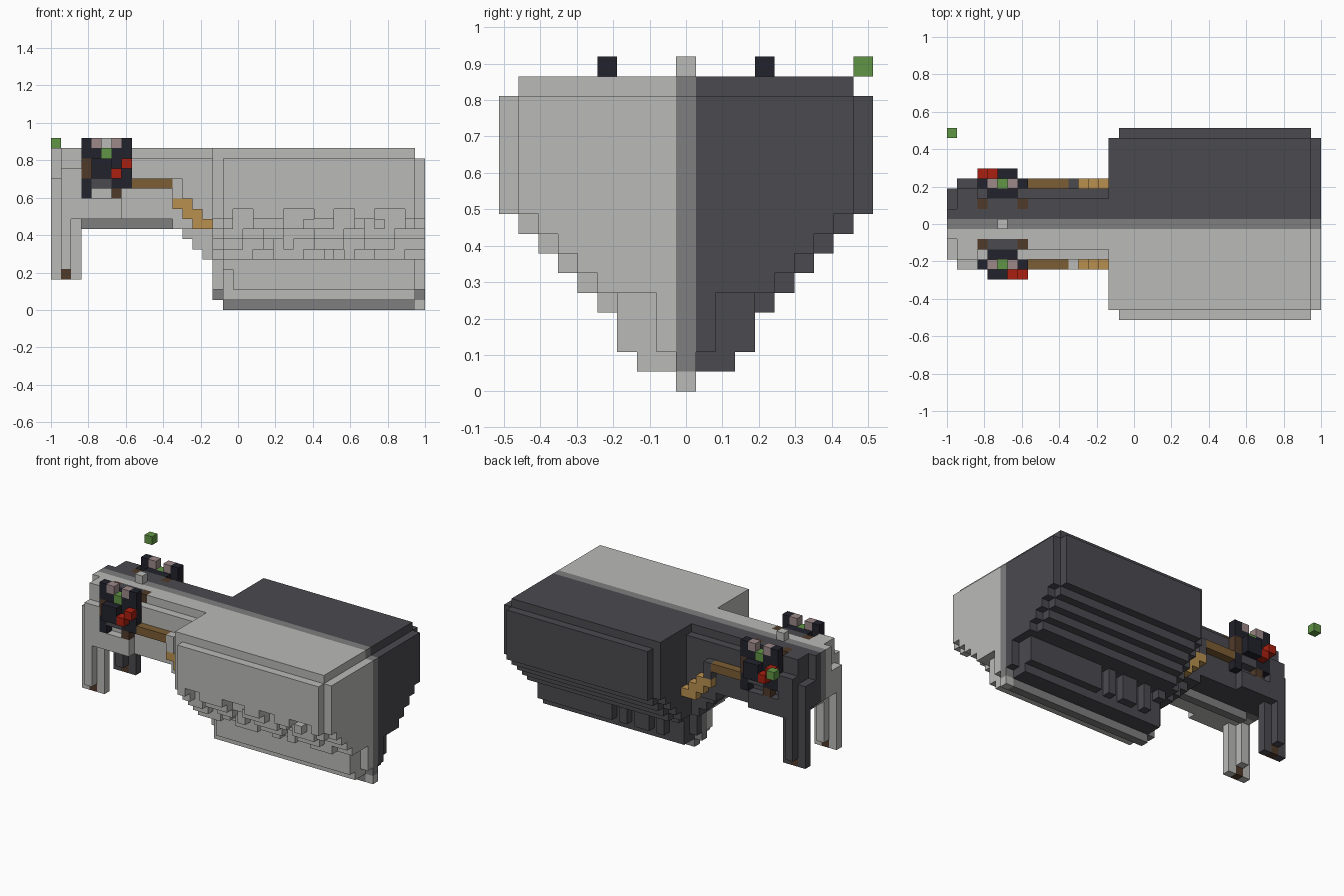
import bpy, bmesh, math
from mathutils import Vector

if "Cube" in bpy.data.objects:
    bpy.data.objects.remove(bpy.data.objects["Cube"], do_unlink=True)

NX, NY = 37, 19
V = 2 / NX            # block size
MID = 9               # centre row across y

COLOURS = {
    "light_grey": (0.49, 0.49, 0.475), "mid_grey": (0.21, 0.21, 0.21),
    "dark_grey": (0.07, 0.068, 0.078), "navy": (0.016, 0.016, 0.026),
    "green": (0.12, 0.30, 0.06), "red": (0.40, 0.014, 0.005),
    "tan": (0.48, 0.28, 0.08), "brown": (0.20, 0.11, 0.034),
    "dark_brown": (0.08, 0.042, 0.023), "pink": (0.34, 0.25, 0.25),
}
mats = {}
for name, rgb in COLOURS.items():
    m = bpy.data.materials.new(name)
    m.use_nodes = True
    m.diffuse_color = (*rgb, 1)
    m.node_tree.nodes["Principled BSDF"].inputs["Base Color"].default_value = (*rgb, 1)
    mats[name] = m

cells = {}            # block position -> (part, colour)


def side_colour(j):
    return "light_grey" if j < MID else "mid_grey" if j == MID else "dark_grey"


def fill(part, xs, ys, zs, colour=None):
    """Fill half-open block ranges; without a colour, use the side colour."""
    for i in range(*xs):
        for j in range(*ys):
            for k in range(*zs):
                cells[i, j, k] = (part, colour or side_colour(j))


def slab(part, xs, half, zs):
    """Slab symmetric across the centre row."""
    fill(part, xs, (MID - half, MID + half + 1), zs)


def both(part, xs, j, zs, colour=None):
    """Single row on each side."""
    for y in (j, NY - 1 - j):
        fill(part, xs, (y, y + 1), zs, colour)


# Body: stepped hull with inset end caps
for half, cap, zs in ((2, 0, (1, 2)), (3, 1, (2, 5)), (5, 4, (5, 6)), (6, 5, (6, 7)),
                      (7, 6, (7, 8)), (8, 7, (8, 9)), (9, 8, (9, 15))):
    slab("body", (17, 36), half, zs)
    slab("body", (16, 37), cap, zs)
slab("body", (16, 36), 8, (15, 16))
both("body", (18, 36), 6, (2, 4))
for j in (6, 12):
    for k in (2, 3):
        cells.pop((17, j, k), None)

# Keel
slab("keel", (17, 36), 0, (0, 1))
fill("keel", (36, 37), (MID, MID + 1), (0, 1), "light_grey")

# Notches in the light steps, slots in the dark lower side
for k, half in ((9, 9), (8, 8), (7, 7), (6, 6), (5, 5)):
    for i in range(18, 36):
        if (i + k // 2) % 5 in (2, 3) or (i - k) % 7 == 2:
            for d in range(2 if k == 9 else 1):
                cells.pop((i, MID - half + d, k), None)
for i in (18, 20, 23, 25):
    for k in (2, 3, 4):
        cells.pop((i, MID + 3, k), None)

# Neck with stairs down to the body
slab("neck", (3, 16), 3, (9, 15))
slab("neck", (1, 16), 2, (15, 16))
slab("neck", (3, 12), 0, (8, 9))
for step in range(4):
    slab("neck", (12 + step, 16), 3 if step == 0 else 2, (8 - step, 9 - step))
both("neck", (12, 13), 5, (11, 13))

# Head with cheeks and muzzle
slab("head", (1, 3), 3, (9, 16))
slab("head", (1, 3), 4, (9, 14))
slab("head", (3, 7), 4, (9, 11))
slab("head", (0, 1), 3, (10, 13))
slab("head", (0, 1), 1, (13, 16))

# Hanging prongs: plus-shaped columns with brown tips
for j in (6, 12):
    fill("prongs", (0, 3), (j, j + 1), (3, 10))
    fill("prongs", (1, 2), (j - 1, j + 2), (4, 10))
    fill("prong_tips", (1, 2), (j, j + 1), (3, 4), "dark_brown")

# Side bars and tan stairs
both("side_bar", (8, 12), 5, (12, 13), "brown")
for n in range(3):
    both("side_stairs", (12 + n, 14 + n), 5, (10 - n, 11 - n), "tan")

# Eye clusters, drawn as rows from top to bottom; the back one is turned around
KEY = {"N": "navy", "P": "pink", "G": "green", "R": "red", "B": "dark_brown", "D": "dark_grey"}
LAYERS = {
    4: (14, (".NN.R", ".NNR.")),
    5: (16, ("NP.PN", "NNGNN", "BNNNN", "BNNNN", "NDDNN", "N..B.")),
    6: (15, (".NNN.",)),
    7: (15, ("BDDDB",)),
}
for j, (top, rows) in LAYERS.items():
    for r, row in enumerate(rows):
        for c, ch in enumerate(row):
            if ch in KEY:
                cells[3 + c, j, top - r] = ("front_eye", KEY[ch])
                cells[7 - c, NY - 1 - j, top - r] = ("back_eye", KEY[ch])

# Crown block and loose green block
fill("crown_block", (5, 6), (MID, MID + 1), (16, 17), "light_grey")
fill("loose_block", (0, 1), (18, 19), (16, 17), "green")


def corner(p):
    return Vector(((p[0] - NX / 2) * V, (p[1] - NY / 2) * V, p[2] * V))


def build(part):
    """Turn one part's blocks into a mesh of its exposed faces."""
    mine = {p: c for p, (n, c) in cells.items() if n == part}
    slots = sorted(set(mine.values()))
    bm = bmesh.new()
    verts = {}
    for p, colour in mine.items():
        for axis in range(3):
            for side in (0, 1):
                near = list(p)
                near[axis] += 2 * side - 1
                if tuple(near) in cells:
                    continue
                u, w = (axis + 1) % 3, (axis + 2) % 3
                ring = []
                for a, b in ((0, 0), (1, 0), (1, 1), (0, 1)):
                    q = list(p)
                    q[axis] += side
                    q[u] += a
                    q[w] += b
                    q = tuple(q)
                    if q not in verts:
                        verts[q] = bm.verts.new(corner(q))
                    ring.append(verts[q])
                face = bm.faces.new(ring if side else ring[::-1])
                face.material_index = slots.index(colour)
    bmesh.ops.dissolve_limit(bm, angle_limit=math.radians(1), verts=bm.verts[:],
                             edges=bm.edges[:], delimit={'MATERIAL'})
    mesh = bpy.data.meshes.new(part)
    bm.to_mesh(mesh)
    bm.free()
    for s in slots:
        mesh.materials.append(mats[s])
    bpy.context.collection.objects.link(bpy.data.objects.new(part, mesh))


for part in sorted({n for n, c in cells.values()}):
    build(part)
